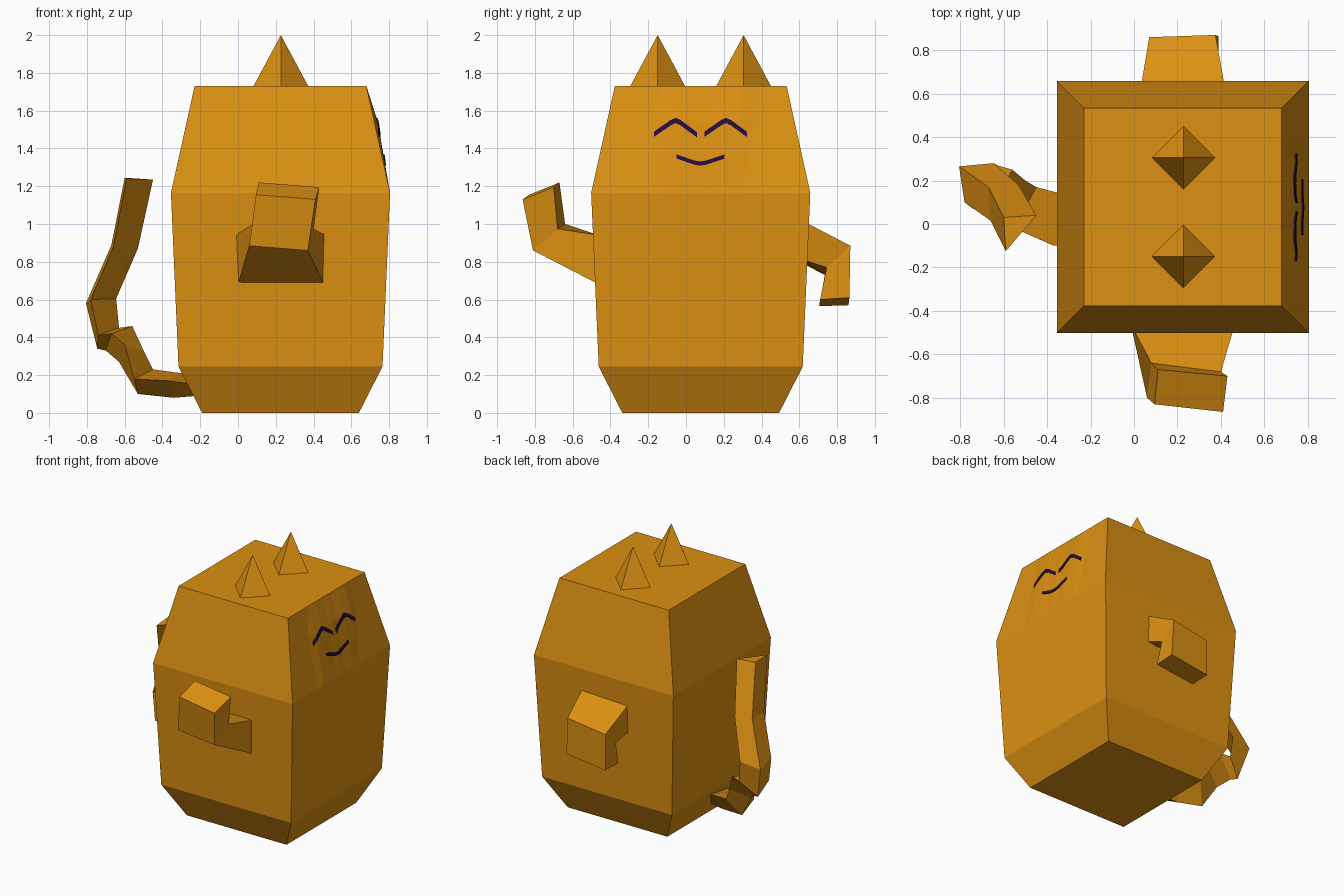
import bpy
import bmesh

if "Cube" in bpy.data.objects:
    bpy.data.objects.remove(bpy.data.objects["Cube"], do_unlink=True)


def material(name, color):
    mat = bpy.data.materials.new(name)
    mat.use_nodes = True
    mat.diffuse_color = color
    bsdf = next(n for n in mat.node_tree.nodes if n.type == 'BSDF_PRINCIPLED')
    bsdf.inputs["Base Color"].default_value = color
    return mat


orange = material("orange", (0.72, 0.28, 0.006, 1))
indigo = material("dark indigo", (0.018, 0.004, 0.05, 1))


def finish(name, bm, mat, recalc=True):
    if recalc:
        bmesh.ops.recalc_face_normals(bm, faces=bm.faces)
    mesh = bpy.data.meshes.new(name)
    bm.to_mesh(mesh)
    bm.free()
    mesh.materials.append(mat)
    obj = bpy.data.objects.new(name, mesh)
    bpy.context.collection.objects.link(obj)
    return obj


def loft(name, sections, mat=orange):
    """Skin a closed solid through matching cross-sections."""
    bm = bmesh.new()
    rings = [[bm.verts.new(p) for p in s] for s in sections]
    n = len(rings[0])
    for a, b in zip(rings, rings[1:]):
        for i in range(n):
            j = (i + 1) % n
            bm.faces.new((a[i], a[j], b[j], b[i]))
    bm.faces.new(rings[0])
    bm.faces.new(rings[-1])
    return finish(name, bm, mat)


# Body: square rings, given as height and half width
CX, CY = 0.225, 0.078
RINGS = [(0, 0.415), (0.245, 0.54), (1.165, 0.58), (1.73, 0.455)]
CORNERS = [(-1, -1), (1, -1), (1, 1), (-1, 1)]
loft("body", [[(CX + sx * h, CY + sy * h, z) for sx, sy in CORNERS] for z, h in RINGS])

# Ears: four-sided spikes
for name, y in (("right_ear", -0.15), ("left_ear", 0.305)):
    bm = bmesh.new()
    bmesh.ops.create_cone(bm, cap_ends=True, segments=4, radius1=0.145, radius2=0, depth=0.27)
    bmesh.ops.translate(bm, verts=bm.verts, vec=(0.227, y, 1.865))
    finish(name, bm, orange)

# Raised arm
loft("right_arm", [
    [(0, -.46, .68), (.455, -.46, .68), (.465, -.46, .94), (-.015, -.46, .94)],
    [(.06, -.80, .885), (.37, -.81, .86), (.40, -.68, .975), (.08, -.64, 1.0)],
    [(.095, -.83, 1.155), (.41, -.865, 1.13), (.43, -.70, 1.195), (.11, -.67, 1.22)]])

# Lowered arm
loft("left_arm", [
    [(.03, .62, 1.0), (.42, .62, 1.015), (.42, .62, .81), (.03, .62, .79)],
    [(.07, .86, .84), (.375, .87, .885), (.38, .745, .77), (.07, .735, .73)],
    [(.07, .86, .57), (.39, .865, .61), (.39, .71, .60), (.07, .705, .565)]])

# Tail: a three-sided tube curling up behind the body
loft("tail", [
    [(-.22, .04, .09), (-.22, .12, .19), (-.22, -.10, .15)],
    [(-.34, .05, .08), (-.30, .13, .21), (-.37, -.10, .17)],
    [(-.53, .09, .10), (-.45, .17, .23), (-.55, -.02, .18)],
    [(-.63, .13, .27), (-.50, .20, .33), (-.60, .01, .36)],
    [(-.70, .19, .33), (-.56, .25, .46), (-.67, .05, .42)],
    [(-.745, .21, .34), (-.63, .27, .45), (-.74, .07, .41)],
    [(-.805, .265, .58), (-.645, .28, .605), (-.78, .10, .60)],
    [(-.67, .17, .89), (-.53, .178, .87), (-.66, .015, .88)],
    [(-.60, .03, 1.245), (-.45, .04, 1.235), (-.59, -.125, 1.24)]])

# Face panel: a shallow bump with vertical folds
Z0, ZM, Z1 = 1.165, 1.54, 1.73
FOLDS = [(-.2, 0), (-.13, .016), (-.05, .018), (.03, .01), (.08, .014),
         (.13, .01), (.21, .018), (.29, .016), (.36, 0)]


def surface_x(y, z):
    bump = 0
    for (ya, a), (yb, b) in zip(FOLDS, FOLDS[1:]):
        if ya <= y <= yb:
            bump = a + (b - a) * (y - ya) / (yb - ya)
    rise = (z - Z0) / (ZM - Z0) if z < ZM else (Z1 - z) / (Z1 - ZM)
    return CX + 0.58 - 0.125 * (z - Z0) / (Z1 - Z0) + bump * rise


bm = bmesh.new()
grid = [[bm.verts.new((surface_x(y, z), y, z)) for y, _ in FOLDS] for z in (Z0, ZM, Z1)]
for low, high in zip(grid, grid[1:]):
    for i in range(len(FOLDS) - 1):
        bm.faces.new((low[i], low[i + 1], high[i + 1], high[i]))
finish("face_panel", bm, orange, recalc=False)


# Painted eyes and smile: thin ribbons laid on the face
def ribbon(name, points, half=0.014, steps=6):
    path = []
    for (ya, za), (yb, zb) in zip(points, points[1:]):
        path += [(ya + (yb - ya) * k / steps, za + (zb - za) * k / steps) for k in range(steps)]
    path.append(points[-1])
    sections = []
    for y, z in path:
        lo, hi = z - half, z + half
        sections.append([(surface_x(y, lo) - .002, y, lo), (surface_x(y, lo) + .006, y, lo),
                         (surface_x(y, hi) + .006, y, hi), (surface_x(y, hi) - .002, y, hi)])
    loft(name, sections, indigo)


for name, y in (("right_eye", -0.055), ("left_eye", 0.212)):
    ribbon(name, [(y - .115, 1.475), (y - .025, 1.537), (y, 1.548), (y + .025, 1.537), (y + .112, 1.473)])
ribbon("smile", [(-.05, 1.358), (.04, 1.326), (.075, 1.32), (.11, 1.326), (.205, 1.358)], half=0.011)
